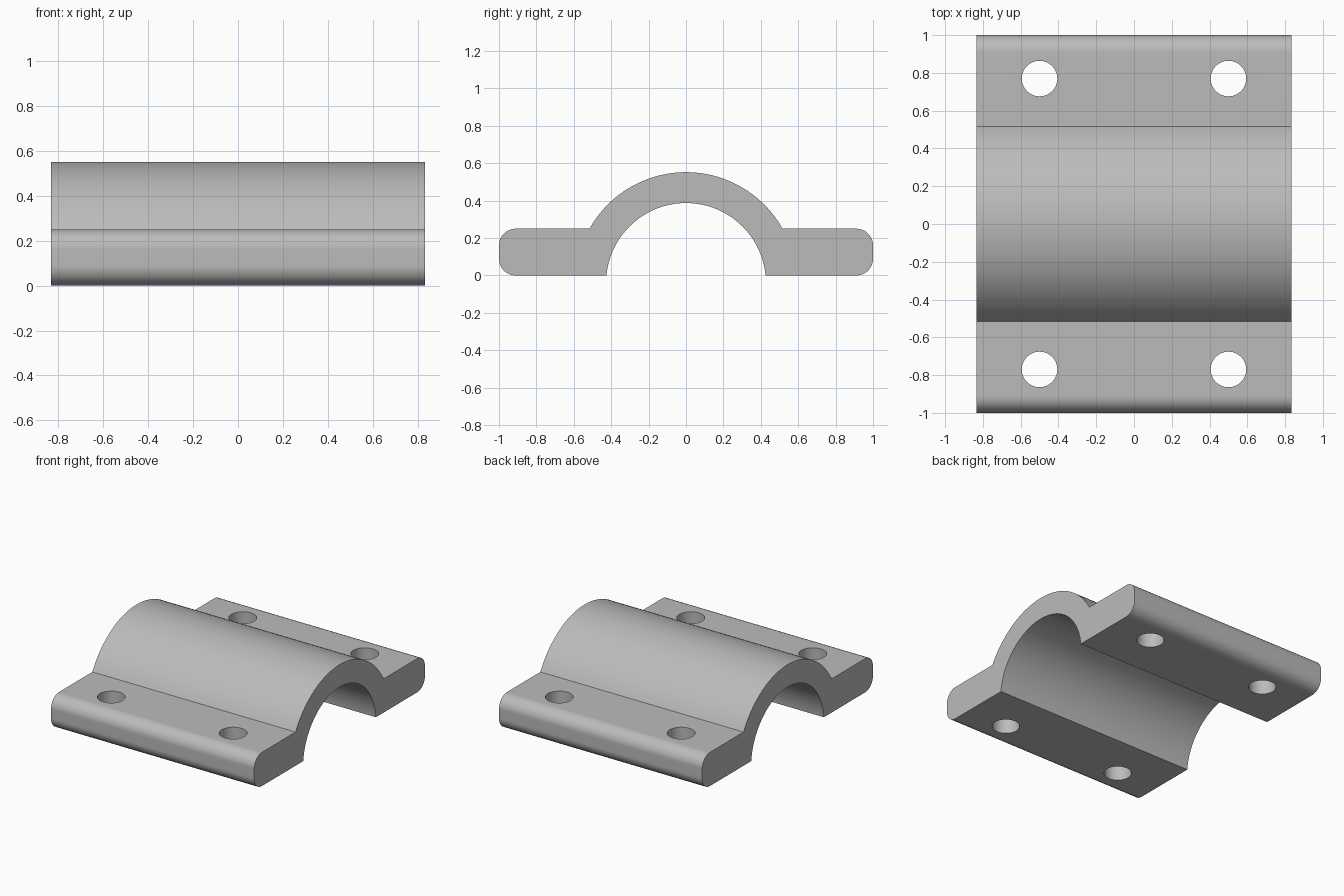
import bpy
import bmesh
from math import sin, cos, asin, pi, radians

HALF_LENGTH = 0.833
FLANGE_HEIGHT = 0.25
CORNER = 0.09
ARC_Z = -0.04            # shared centre of both arcs
OUTER_R, INNER_R = 0.592, 0.427
HOLE_R, HOLE_X, HOLE_Y = 0.094, 0.5, 0.77

if "Cube" in bpy.data.objects:
    bpy.data.objects.remove(bpy.data.objects["Cube"], do_unlink=True)


def arc(cy, cz, r, start, end, steps):
    """Points of an arc in the y-z plane."""
    angles = [start + (end - start) * i / steps for i in range(steps + 1)]
    return [(cy + r * cos(a), cz + r * sin(a)) for a in angles]


# Grey metal
metal = bpy.data.materials.new("grey_metal")
metal.use_nodes = True
colour = (0.5, 0.5, 0.5, 1)
metal.diffuse_color = colour
metal.node_tree.nodes["Principled BSDF"].inputs["Base Color"].default_value = colour

# Cross-section: rounded flange ends, outer saddle arc, inner bore arc
outer = asin((FLANGE_HEIGHT - ARC_Z) / OUTER_R)
inner = asin(-ARC_Z / INNER_R)
edge, top = 1 - CORNER, FLANGE_HEIGHT - CORNER
profile = arc(edge, CORNER, CORNER, -pi / 2, 0, 12)
profile += arc(edge, top, CORNER, 0, pi / 2, 12)
profile += arc(0, ARC_Z, OUTER_R, outer, pi - outer, 64)
profile += arc(-edge, top, CORNER, pi / 2, pi, 12)
profile += arc(-edge, CORNER, CORNER, pi, 1.5 * pi, 12)
profile += arc(0, ARC_Z, INNER_R, pi - inner, inner, 64)

# Extrude the section along x
bm = bmesh.new()
section = bm.faces.new([bm.verts.new((-HALF_LENGTH, y, z)) for y, z in profile])
grown = bmesh.ops.extrude_face_region(bm, geom=[section], use_keep_orig=True)
moved = [v for v in grown["geom"] if isinstance(v, bmesh.types.BMVert)]
bmesh.ops.translate(bm, verts=moved, vec=(2 * HALF_LENGTH, 0, 0))
bmesh.ops.recalc_face_normals(bm, faces=bm.faces)
mesh = bpy.data.meshes.new("clamp_saddle")
bm.to_mesh(mesh)
bm.free()
mesh.materials.append(metal)
saddle = bpy.data.objects.new("clamp_saddle", mesh)
bpy.context.collection.objects.link(saddle)

# Four bolt holes
cutters = []
for sx in (-1, 1):
    for sy in (-1, 1):
        bpy.ops.mesh.primitive_cylinder_add(
            vertices=48, radius=HOLE_R, depth=1, location=(sx * HOLE_X, sy * HOLE_Y, 0.1))
        cutter = bpy.context.object
        cutter.name = "bolt_hole_cutter"
        cutter.hide_render = True
        cutter.data.materials.append(metal)
        cutters.append(cutter)

bpy.ops.object.select_all(action="DESELECT")
saddle.select_set(True)
bpy.context.view_layer.objects.active = saddle
for cutter in cutters:
    cut = saddle.modifiers.new("bolt_hole", "BOOLEAN")
    cut.operation = "DIFFERENCE"
    cut.solver = "EXACT"
    cut.object = cutter
    bpy.ops.object.modifier_apply(modifier=cut.name)
    bpy.data.objects.remove(cutter, do_unlink=True)

# Smooth curves, crisp edges, flat faces kept flat
bpy.ops.object.shade_smooth_by_angle(angle=radians(30))
weighted = saddle.modifiers.new("even_shading", "WEIGHTED_NORMAL")
weighted.keep_sharp = True
